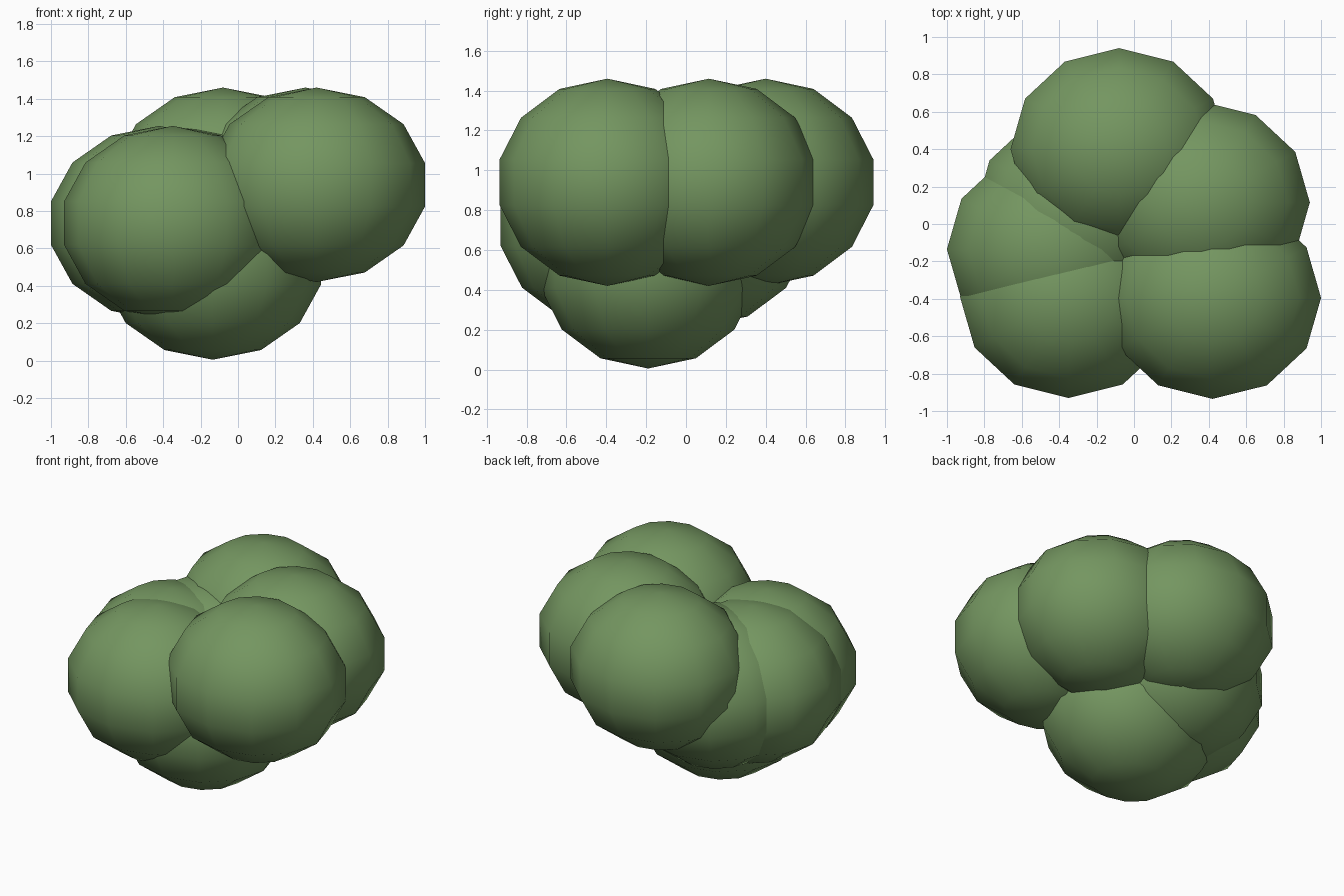
import bpy, bmesh
from mathutils import Matrix

if "Cube" in bpy.data.objects:
    bpy.data.objects.remove(bpy.data.objects["Cube"])

# One leaf-green material for the whole bush
green = bpy.data.materials.new("leaf_green")
green.diffuse_color = (0.175, 0.305, 0.118, 1.0)
green.use_nodes = True
green.node_tree.nodes["Principled BSDF"].inputs["Base Color"].default_value = green.diffuse_color

RADII = (0.595, 0.554, 0.52)  # slightly wide ellipsoids


def foliage(name, centre):
    """Low-poly smooth clump: 12 segments, 7 ring bands."""
    bm = bmesh.new()
    bmesh.ops.create_uvsphere(bm, u_segments=12, v_segments=7, radius=1.0,
                              matrix=Matrix.Diagonal((*RADII, 1.0)))
    for f in bm.faces:
        f.smooth = True
    mesh = bpy.data.meshes.new(name)
    bm.to_mesh(mesh)
    bm.free()
    mesh.materials.append(green)
    obj = bpy.data.objects.new(name, mesh)
    obj.location = centre
    bpy.context.collection.objects.link(obj)


# Three upper clumps, three middle clumps and one at the bottom
for name, centre in {
    "upper_back_clump": (-0.08, 0.40, 0.94),
    "upper_right_clump": (0.36, 0.115, 0.94),
    "upper_front_clump": (0.42, -0.395, 0.94),
    "middle_front_clump": (-0.35, -0.39, 0.735),
    "middle_left_clump": (-0.42, -0.135, 0.735),
    "middle_back_clump": (-0.27, 0.07, 0.735),
    "bottom_clump": (-0.135, -0.19, 0.525),
}.items():
    foliage(name, centre)
